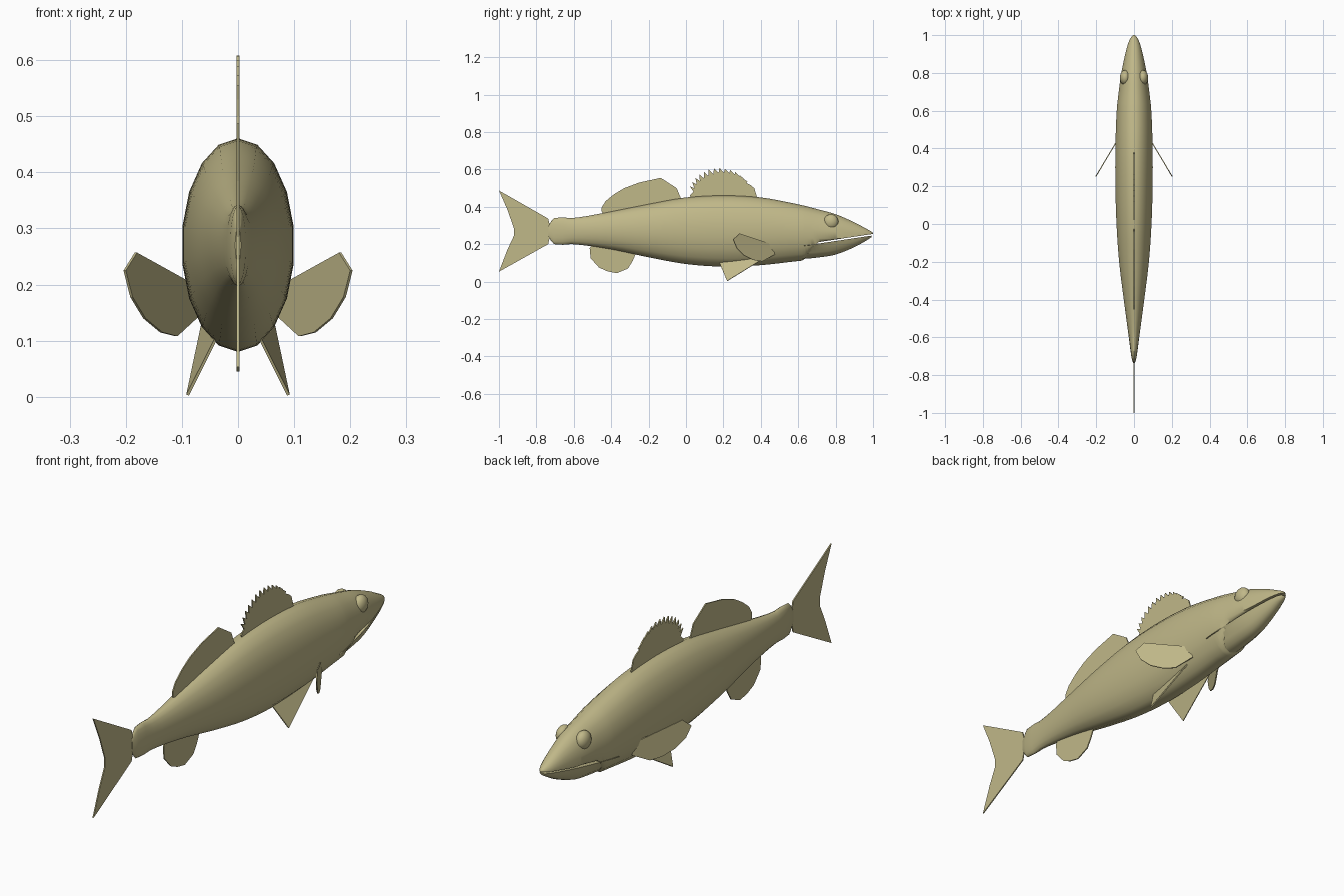
import bpy, bmesh, math

cube = bpy.data.objects.get("Cube")
if cube:
    bpy.data.objects.remove(cube, do_unlink=True)

skin = bpy.data.materials.new("olive_tan_skin")
skin.use_nodes = True
COLOR = (0.53, 0.48, 0.25, 1)
skin.diffuse_color = COLOR
bsdf = next(n for n in skin.node_tree.nodes if n.type == 'BSDF_PRINCIPLED')
bsdf.inputs["Base Color"].default_value = COLOR
bsdf.inputs["Roughness"].default_value = 0.6


def add_object(name, bm):
    bmesh.ops.recalc_face_normals(bm, faces=bm.faces)
    mesh = bpy.data.meshes.new(name)
    bm.to_mesh(mesh)
    bm.free()
    mesh.materials.append(skin)
    obj = bpy.data.objects.new(name, mesh)
    bpy.context.collection.objects.link(obj)
    return obj


def smooth(obj, degrees=60):
    bpy.ops.object.select_all(action='DESELECT')
    obj.select_set(True)
    bpy.context.view_layer.objects.active = obj
    bpy.ops.object.shade_smooth_by_angle(angle=math.radians(degrees))


# Body stations: y, top z, bottom z, half width
STATIONS = [
    (-0.735, 0.30, 0.24, 0.005), (-0.705, 0.34, 0.20, 0.014),
    (-0.6, 0.34, 0.20, 0.028), (-0.4, 0.375, 0.172, 0.055),
    (-0.2, 0.415, 0.13, 0.08), (0, 0.45, 0.094, 0.094),
    (0.2, 0.461, 0.08, 0.1), (0.4, 0.45, 0.088, 0.1),
    (0.6, 0.413, 0.11, 0.093), (0.7, 0.388, 0.12, 0.082),
    (0.8, 0.36, 0.138, 0.068), (0.9, 0.317, 0.18, 0.047),
    (0.96, 0.285, 0.215, 0.03), (0.99, 0.268, 0.235, 0.015),
    (1, 0.26, 0.245, 0.004)]


def slope(i, k):
    a, b = STATIONS[max(i - 1, 0)], STATIONS[min(i + 1, len(STATIONS) - 1)]
    return (b[k] - a[k]) / (b[0] - a[0])


def section(y):
    """Smoothly interpolated top, bottom and half width at y."""
    i = 0
    while i < len(STATIONS) - 2 and y > STATIONS[i + 1][0]:
        i += 1
    a, b = STATIONS[i], STATIONS[i + 1]
    h = b[0] - a[0]
    t = (y - a[0]) / h
    return [a[k] * (2 * t**3 - 3 * t**2 + 1) + b[k] * (3 * t**2 - 2 * t**3)
            + h * slope(i, k) * (t**3 - 2 * t**2 + t)
            + h * slope(i + 1, k) * (t**3 - t**2) for k in (1, 2, 3)]


def mouth(y):
    return 0.21 + (y - 0.7) * 0.15


def upper_limit(y, z):
    # Cheek edge sweeps up to the corner of the mouth, then follows the lip
    return max(z, min(0.115 + (y - 0.63) * 1.3, mouth(y)))


def jaw_limit(y, z):
    return min(z, mouth(y) - 0.008)


def loft(name, ys, scale, limit, sides=18):
    bm = bmesh.new()
    rings = []
    for y in ys:
        top, bottom, width = section(y)
        mid, half = (top + bottom) / 2, (top - bottom) / 2 * scale
        ring = []
        for s in range(sides):
            a = math.tau * s / sides
            z = limit(y, mid + half * math.cos(a))
            ring.append(bm.verts.new((width * scale * math.sin(a), y, z)))
        rings.append(ring)
    for r0, r1 in zip(rings, rings[1:]):
        for s in range(sides):
            n = (s + 1) % sides
            bm.faces.new((r0[s], r0[n], r1[n], r1[s]))
    bm.faces.new(rings[0])
    bm.faces.new(rings[-1])
    bmesh.ops.dissolve_degenerate(bm, dist=1e-5, edges=bm.edges)
    smooth(add_object(name, bm))


def spread(start, end, count):
    return [start + (end - start) * i / (count - 1) for i in range(count)]


# Body with upper head, and the slightly narrower lower jaw
tail_end, nose = STATIONS[0][0], STATIONS[-1][0]
body_ys = [tail_end, -0.72] + spread(-0.705, 0.62, 30)
body_ys += spread(0.635, 0.98, 24) + [0.99, nose]
loft("body", body_ys, 1, upper_limit)
loft("lower_jaw", spread(0.58, 0.992, 22), 0.94, jaw_limit)


def fin(name, points, thickness=0.005):
    bm = bmesh.new()
    bm.faces.new([bm.verts.new(p) for p in points])
    obj = add_object(name, bm)
    mod = obj.modifiers.new("thickness", 'SOLIDIFY')
    mod.thickness = thickness
    mod.offset = 0


def upright_fin(name, outline):
    fin(name, [(0, y, z) for y, z in outline])


# Spiny front dorsal fin: saw teeth leaning backward along an arc
spines = [(0.3, 0.42), (0.38, 0.45), (0.365, 0.5)]
COUNT = 14
for i in range(COUNT):
    a = math.radians(28 + 132 * i / (COUNT - 1))
    y, z = 0.2 + 0.165 * math.cos(a), 0.457 + 0.125 * math.sin(a)
    spines.append((y, z))
    spines.append((y - 0.024, z + 0.026 * max(math.sin(a), 0.35)))
spines += [(0.04, 0.48), (0.02, 0.46), (0.04, 0.42)]
upright_fin("front_dorsal_fin", spines)

# Soft rear dorsal, anal and tail fins
upright_fin("rear_dorsal_fin", [
    (-0.42, 0.35), (-0.45, 0.37), (-0.452, 0.395), (-0.43, 0.43),
    (-0.385, 0.467), (-0.33, 0.5), (-0.25, 0.53), (-0.135, 0.555),
    (-0.05, 0.5), (-0.025, 0.44), (-0.07, 0.4)])
upright_fin("anal_fin", [
    (-0.49, 0.21), (-0.515, 0.18), (-0.51, 0.125), (-0.465, 0.075),
    (-0.42, 0.055), (-0.37, 0.045), (-0.31, 0.07), (-0.285, 0.11),
    (-0.27, 0.145), (-0.3, 0.19)])
upright_fin("tail_fin", [
    (-1, 0.487), (-0.737, 0.337), (-0.72, 0.27), (-0.737, 0.2),
    (-1, 0.053), (-0.955, 0.17), (-0.92, 0.245), (-0.92, 0.285),
    (-0.955, 0.385)])

# Paired fins and eyes
PECTORAL = [(0.075, 0.195), (0.09, 0.206), (0.182, 0.257), (0.202, 0.225),
            (0.19, 0.178), (0.167, 0.14), (0.137, 0.115), (0.11, 0.108),
            (0.07, 0.145)]
PELVIC = [(0.036, 0.175, 0.11), (0.09, 0.22, 0.003), (0.06, 0.45, 0.145)]
for side, label in ((1, "left"), (-1, "right")):
    fin(label + "_pectoral_fin",
        [(side * x, 0.44 - (x - 0.09) * 1.68, z) for x, z in PECTORAL])
    fin(label + "_pelvic_fin", [(side * x, y, z) for x, y, z in PELVIC])
    bpy.ops.mesh.primitive_uv_sphere_add(
        segments=20, ring_count=12, radius=0.04,
        location=(side * 0.047, 0.775, 0.32))
    eye = bpy.context.object
    eye.name = label + "_eye"
    eye.scale.x = 0.7
    eye.data.materials.append(skin)
    smooth(eye)
